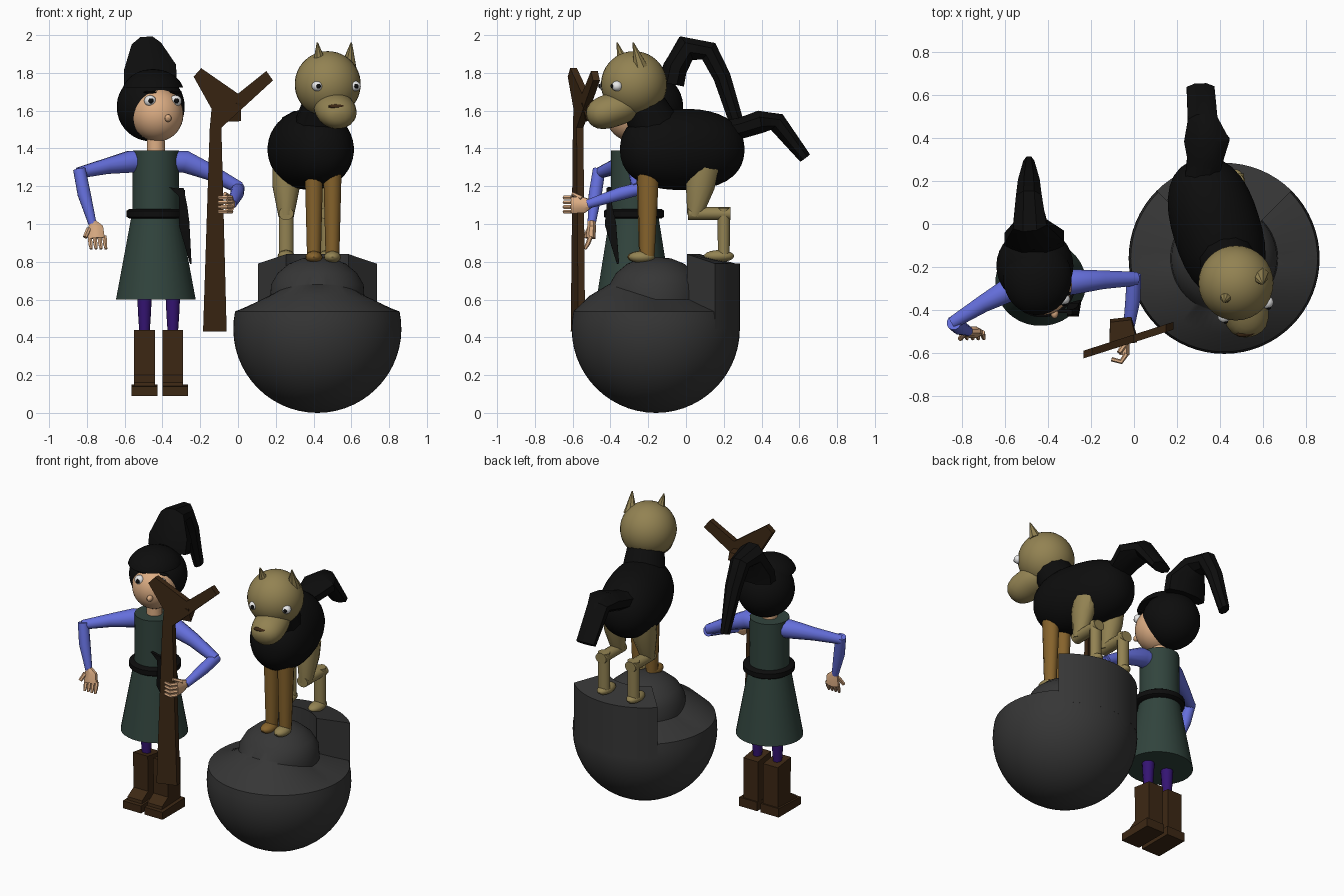
import bpy, bmesh, math
from mathutils import Vector, Matrix, Euler

if "Cube" in bpy.data.objects:
    bpy.data.objects.remove(bpy.data.objects["Cube"])


def material(name, rgb):
    m = bpy.data.materials.new(name)
    m.diffuse_color = (*rgb, 1)
    m.use_nodes = True
    m.node_tree.nodes["Principled BSDF"].inputs["Base Color"].default_value = m.diffuse_color
    return m


BLACK = material("black", (0.004, 0.004, 0.004))
TAN = material("tan_fur", (0.29, 0.225, 0.085))
RUST = material("brown_fur", (0.24, 0.125, 0.025))
GREY = material("dark_grey_stone", (0.037, 0.037, 0.037))
WOOD = material("dark_brown", (0.046, 0.021, 0.007))
GREEN = material("dark_green", (0.031, 0.058, 0.047))
BLUE = material("blue", (0.13, 0.16, 0.72))
SKIN = material("skin", (0.72, 0.42, 0.23))
PURPLE = material("purple", (0.035, 0.007, 0.17))
WHITE = material("white", (0.8, 0.8, 0.8))


def finish(name, bm, mat):
    bmesh.ops.recalc_face_normals(bm, faces=bm.faces)
    me = bpy.data.meshes.new(name)
    bm.to_mesh(me)
    bm.free()
    me.materials.append(mat)
    ob = bpy.data.objects.new(name, me)
    bpy.context.collection.objects.link(ob)
    return ob


def ball(name, c, r, mat, rot=(0, 0, 0), seg=24, power=2, cut=None):
    """Ellipsoid; power over 2 squares it along y, cut keeps the part above a local height."""
    bm = bmesh.new()
    bmesh.ops.create_uvsphere(bm, u_segments=seg, v_segments=max(6, seg * 2 // 3), radius=1)
    for v in bm.verts:
        rad = math.hypot(v.co.x, v.co.z)
        v.co /= (rad ** power + abs(v.co.y) ** power) ** (1 / power)
    if cut is not None:
        res = bmesh.ops.bisect_plane(bm, geom=bm.verts[:] + bm.edges[:] + bm.faces[:],
                                     plane_co=(0, 0, cut), plane_no=(0, 0, 1), clear_inner=True)
        bmesh.ops.holes_fill(bm, edges=[e for e in res["geom_cut"] if isinstance(e, bmesh.types.BMEdge)])
    bm.transform(Matrix.LocRotScale(Vector(c), Euler(rot), Vector(r)))
    return finish(name, bm, mat)


def loft(name, path, mat, sides=12, ref=(1, 0, 0)):
    """Tube through (x, y, z, half width along ref, half depth)."""
    bm = bmesh.new()
    pts = [Vector(p[:3]) for p in path]
    rings = []
    for i, p in enumerate(path):
        t = (pts[min(i + 1, len(pts) - 1)] - pts[max(i - 1, 0)]).normalized()
        u = Vector(ref)
        u = (u - t * u.dot(t)).normalized()
        w = t.cross(u)
        ring = []
        for k in range(sides):
            a = 2 * math.pi * (k + 0.5) / sides
            s = math.sqrt(2) if sides == 4 else 1
            ring.append(bm.verts.new(pts[i] + s * (u * math.cos(a) * p[3] + w * math.sin(a) * p[-1])))
        rings.append(ring)
    for a, b in zip(rings, rings[1:]):
        for k in range(sides):
            n = (k + 1) % sides
            bm.faces.new((a[k], a[n], b[n], b[k]))
    bm.faces.new(rings[0])
    bm.faces.new(rings[-1])
    return finish(name, bm, mat)


def prism(name, lower, upper, mat):
    """Solid between two matching outlines."""
    bm = bmesh.new()
    a = [bm.verts.new(p) for p in lower]
    b = [bm.verts.new(p) for p in upper]
    n = len(a)
    for k in range(n):
        bm.faces.new((a[k], a[(k + 1) % n], b[(k + 1) % n], b[k]))
    bm.faces.new(a)
    bm.faces.new(b)
    return finish(name, bm, mat)


# --- Rock: round bowl with a domed top, and a raised block at the back
RX, RY, R, N = 0.42, -0.16, 0.445, 64
bm = bmesh.new()
rings = []
for i in range(1, 17):
    a = math.radians(-90 + 102 * i / 16)
    rings.append([(R * math.cos(a), R + R * math.sin(a), 0)] * N)
for r, z, lift in ((0.35, 0.565, 0.055), (0.25, 0.60, 0.08), (0.245, 0.68, 0.0),
                   (0.21, 0.74, 0), (0.15, 0.79, 0), (0.08, 0.818, 0)):
    rings.append([(r, z, lift)] * N)
vs = []
for ring in rings:
    row = []
    for k, (r, z, lift) in enumerate(ring):
        a = 2 * math.pi * k / N
        row.append(bm.verts.new((RX + r * math.cos(a), RY + r * math.sin(a),
                                 z + lift * max(0, -math.sin(a)))))
    vs.append(row)
low, top = bm.verts.new((RX, RY, 0)), bm.verts.new((RX, RY, 0.825))
for k in range(N):
    n = (k + 1) % N
    for a, b in zip(vs, vs[1:]):
        bm.faces.new((a[k], a[n], b[n], b[k]))
    bm.faces.new((low, vs[0][n], vs[0][k]))
    bm.faces.new((top, vs[-1][k], vs[-1][n]))
finish("rock", bm, GREY)
arc = [math.radians(45 + 90 * k / 16) for k in range(17)]
outline = [(R, a, 0.79) for a in arc] + [(0.235, a, 0.84) for a in reversed(arc)]
prism("rock_back_block",
      [(RX + r * math.cos(a), RY + r * math.sin(a), 0.445) for r, a, z in outline],
      [(RX + r * math.cos(a), RY + r * math.sin(a), z) for r, a, z in outline], GREY)

# --- Wolf body, neck, tail
ball("wolf_body", (0.385, -0.02, 1.395), (0.205, 0.335, 0.215), BLACK, (0, 0, math.radians(17)), 32, 2.4)
loft("wolf_neck", [(0.43, -0.16, 1.5, 0.14), (0.47, -0.25, 1.68, 0.11)], BLACK)
loft("wolf_tail", [(0.31, 0.2, 1.49, 0.08, 0.06), (0.33, 0.3, 1.51, 0.09, 0.06),
                   (0.34, 0.39, 1.54, 0.115, 0.065), (0.32, 0.48, 1.54, 0.075, 0.055),
                   (0.31, 0.63, 1.35, 0.07, 0.035)], BLACK, 8)
# Wolf head
ball("wolf_head", (0.475, -0.275, 1.74), (0.175, 0.175, 0.175), TAN, seg=32)
ball("wolf_muzzle", (0.515, -0.385, 1.605), (0.108, 0.145, 0.09), TAN, (0.3, 0, 0.2), 24, 2.6)
ball("wolf_nose", (0.525, -0.505, 1.622), (0.048, 0.02, 0.013), WOOD, (0, 0, 0.2), 16)
for x, y, bx in ((0.42, -0.365, 0.435), (0.6, -0.28, 0.585)):
    loft("wolf_ear", [(bx, y + 0.04, 1.83, 0.045, 0.04), (x, y, 1.96, 0.004, 0.004)], TAN, 8)
for x, y in ((0.42, -0.43), (0.62, -0.365)):
    ball("wolf_eye", (x, y, 1.73), (0.03, 0.03, 0.027), WHITE, seg=16)
    ball("wolf_pupil", (x + 0.006, y - 0.022, 1.73), (0.013, 0.013, 0.013), BLACK, seg=12)
# Wolf legs
for x, y, foot in ((0.402, -0.205, RUST), (0.5, -0.2, TAN)):
    loft("wolf_front_leg", [(x, y, 1.28, 0.05, 0.06), (x, y - 0.005, 0.83, 0.038, 0.04)], RUST)
    ball("wolf_front_paw", (x, y - 0.035, 0.825), (0.045, 0.07, 0.032), foot, seg=16)
for x, w in ((0.255, 0.075), (0.475, 0.065)):
    loft("wolf_thigh", [(x, 0.09, 1.3, w, 0.085), (x, 0.075, 1.2, w, 0.08), (x, 0.045, 1.04, 0.042, 0.04)], TAN)
    loft("wolf_hock", [(x, 0.01, 1.055, 0.04, 0.035), (x, 0.235, 1.055, 0.04, 0.035)], TAN)
    loft("wolf_lower_leg", [(x, 0.2, 1.085, 0.04, 0.035), (x, 0.2, 0.82, 0.04, 0.032)], TAN)
    ball("wolf_hind_paw", (x, 0.175, 0.83), (0.045, 0.08, 0.032), TAN, seg=16)

# --- Woman: tunic, belt, neck
BX, BY = -0.435, -0.275
loft("tunic_top", [(BX, BY, 1.05, 0.125), (BX, BY, 1.39, 0.122)], GREEN, 32)
loft("tunic_skirt", [(BX, BY, 0.6, 0.212, 0.2), (BX, BY, 1.05, 0.128)], GREEN, 32)
loft("belt", [(BX + 0.005, BY, 1.028, 0.145), (BX + 0.005, BY, 1.038, 0.16),
              (BX + 0.005, BY, 1.07, 0.16), (BX + 0.005, BY, 1.08, 0.145)], BLACK, 32)
loft("neck", [(BX, BY, 1.36, 0.05), (BX, BY, 1.5, 0.048)], SKIN)
# Legs and boots
for x, yaw in ((-0.495, 0.0), (-0.345, 0.012)):
    loft("leg", [(x, BY, 0.66, 0.042), (x, BY, 0.52, 0.035), (x, BY, 0.38, 0.025)], PURPLE)
    shaft = [(-0.2, 0.42), (-0.2, 0.1), (-0.41, 0.1), (-0.4, 0.16), (-0.335, 0.2), (-0.34, 0.44)]
    prism("boot", [(x - 0.055, *p) for p in shaft], [(x + 0.055, *p) for p in shaft], WOOD)
    sole = [(-0.19, 0.15), (-0.19, 0.09), (-0.43, 0.09), (-0.43, 0.14)]
    prism("boot_foot", [(x - 0.068 + yaw, *p) for p in sole], [(x + 0.068 + yaw, *p) for p in sole], WOOD)
# Head and face
HC, HR = Vector((-0.427, -0.285, 1.58)), Vector((0.138, 0.14, 0.143))
ball("head", HC, HR, SKIN, seg=32)


def on_face(x, z):
    d = 1 - ((x - HC.x) / HR.x) ** 2 - ((z - HC.z) / HR.z) ** 2
    return HC.y - HR.y * math.sqrt(max(0.06, d))


for x in (-0.465, -0.33):
    y = on_face(x, 1.65) + 0.008
    ball("eye", (x, y, 1.652), (0.032, 0.028, 0.03), WHITE, seg=16)
    ball("pupil", (x + 0.004, y - 0.022, 1.652), (0.014, 0.012, 0.014), BLACK, seg=12)
    ball("eyebrow", (x, on_face(x, 1.69) - 0.004, 1.698), (0.035, 0.014, 0.007), BLACK, seg=12)
ball("nose", (-0.37, on_face(-0.37, 1.56) - 0.005, 1.56), (0.018, 0.025, 0.02), SKIN, seg=12)
# Hair, fringe and ponytail
ball("hair", (-0.462, -0.195, 1.62), (0.18, 0.18, 0.182), BLACK, seg=32)
ball("fringe", (-0.45, -0.25, 1.69), (0.165, 0.18, 0.13), BLACK, seg=32, cut=0.25)
loft("ponytail", [(-0.465, -0.075, 1.74, 0.15, 0.07), (-0.465, -0.06, 1.82, 0.15, 0.07),
                  (-0.485, 0.0, 1.93, 0.085, 0.075), (-0.49, 0.12, 1.915, 0.065, 0.06),
                  (-0.49, 0.19, 1.78, 0.055, 0.05), (-0.49, 0.28, 1.5, 0.028, 0.04)], BLACK, 8)
# Arms
loft("right_upper_sleeve", [(-0.5, -0.28, 1.33, 0.06), (-0.57, -0.3, 1.33, 0.06), (-0.7, -0.37, 1.305, 0.042),
                            (-0.845, -0.46, 1.27, 0.03)], BLUE, 12, (0, 0, 1))
loft("right_forearm", [(-0.84, -0.46, 1.29, 0.034), (-0.815, -0.48, 1.16, 0.036), (-0.77, -0.5, 1.0, 0.022)], BLUE)
loft("left_upper_sleeve", [(-0.36, -0.28, 1.33, 0.06), (-0.28, -0.27, 1.33, 0.06), (-0.15, -0.26, 1.275, 0.045),
                           (0.01, -0.255, 1.19, 0.033)], BLUE, 12, (0, 0, 1))
loft("left_forearm", [(0.0, -0.235, 1.19, 0.035), (-0.005, -0.35, 1.16, 0.036), (-0.03, -0.52, 1.105, 0.024)], BLUE)
# Hands
loft("right_palm", [(-0.77, -0.5, 1.01, 0.022), (-0.755, -0.5, 0.98, 0.045, 0.025),
                    (-0.75, -0.505, 0.925, 0.048, 0.028)], SKIN, 8)
for k in range(4):
    x = -0.785 + 0.026 * k
    loft("right_finger", [(x, -0.505, 0.935, 0.013), (x + 0.004, -0.52, 0.895, 0.012),
                          (x + 0.008, -0.535, 0.868, 0.008)], SKIN, 6)
loft("right_thumb", [(-0.79, -0.51, 0.975, 0.014), (-0.81, -0.535, 0.93, 0.012)], SKIN, 6)
loft("left_palm", [(-0.03, -0.5, 1.11, 0.022), (-0.045, -0.54, 1.1, 0.025, 0.045),
                   (-0.045, -0.61, 1.1, 0.025, 0.048)], SKIN, 8)
for k in range(4):
    z = 1.065 + 0.025 * k
    loft("left_finger", [(-0.035, -0.605, z, 0.012), (-0.06, -0.642, z, 0.012),
                         (-0.105, -0.63, z, 0.01)], SKIN, 6, (0, 0, 1))
loft("left_thumb", [(-0.035, -0.55, 1.135, 0.014), (-0.07, -0.6, 1.16, 0.011)], SKIN, 6, (0, 0, 1))
# Forked staff: a flat board turned slightly, with a stub behind the fork
board = [(-0.185, 0.43), (-0.06, 0.43), (-0.088, 1.51), (0.185, 1.76), (0.15, 1.81),
         (0.0, 1.69), (-0.195, 1.825), (-0.235, 1.78), (-0.14, 1.61), (-0.15, 1.5)]
sides = [[(x, -0.565 + 0.32 * (x + 0.1) + t, z) for x, z in board] for t in (-0.018, 0.018)]
prism("staff", sides[0], sides[1], WOOD)
loft("staff_stub", [(-0.05, -0.545, 1.59, 0.065, 0.05), (-0.062, -0.445, 1.62, 0.05, 0.025)], WOOD, 4)
# Dagger at the belt
loft("dagger_blade", [(-0.3, -0.41, 1.19, 0.012, 0.012), (-0.29, -0.405, 1.09, 0.022, 0.015),
                      (-0.285, -0.4, 1.0, 0.028, 0.03), (-0.25, -0.36, 0.79, 0.004, 0.006)], BLACK, 4)
guard = [(-0.365, 1.195), (-0.28, 1.18), (-0.29, 1.06), (-0.315, 1.15)]
prism("dagger_guard", [(x, -0.415, z) for x, z in guard], [(x, -0.395, z) for x, z in guard], BLACK)

# Smooth the round parts and keep hard edges
for ob in bpy.context.scene.objects:
    ob.select_set(True)
    bpy.context.view_layer.objects.active = ob
bpy.ops.object.shade_smooth_by_angle(angle=math.radians(35))
